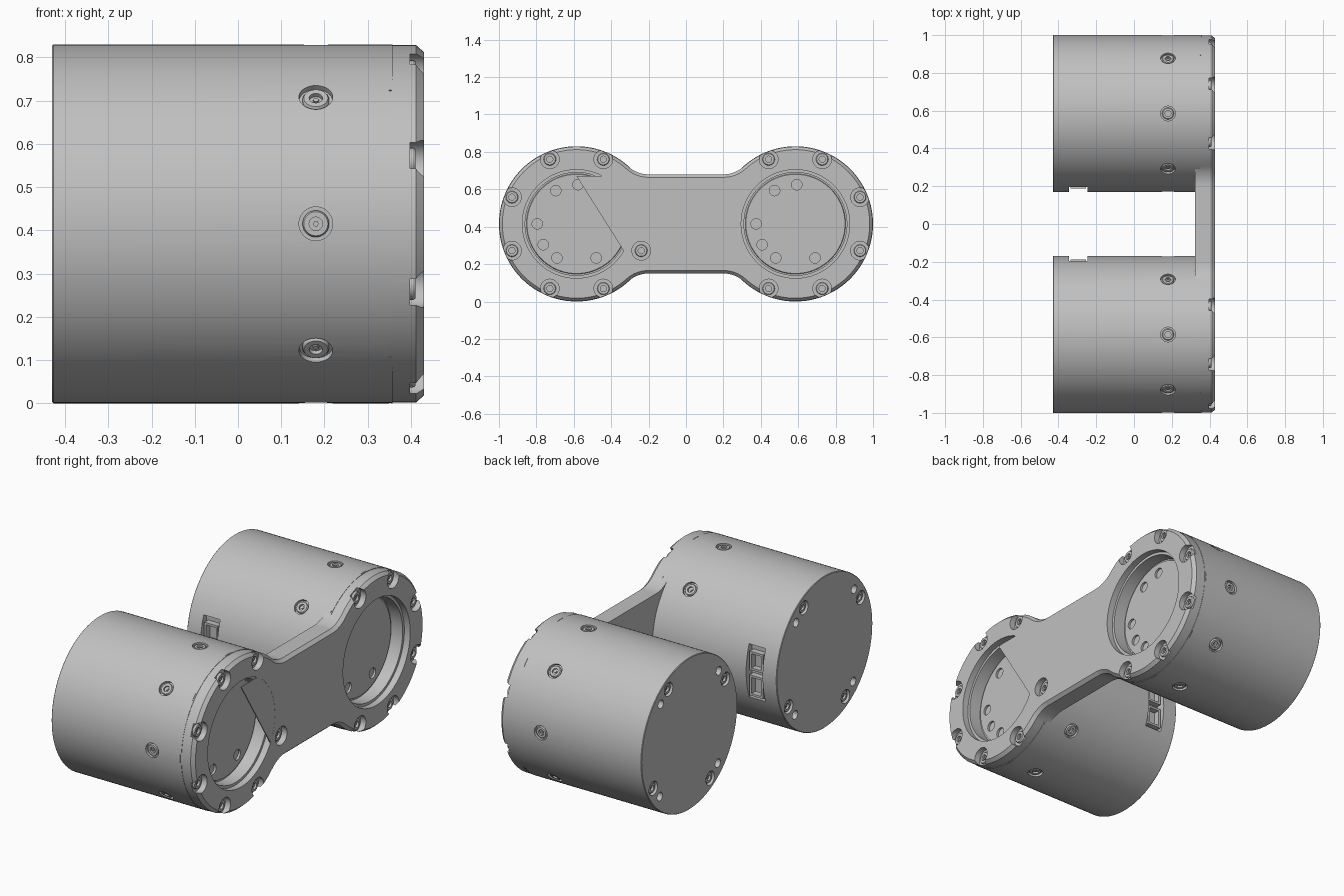
import bpy, bmesh, math
from math import sin, cos, pi, radians
from mathutils import Vector, Matrix

if "Cube" in bpy.data.objects:
    bpy.data.objects.remove(bpy.data.objects["Cube"])

R, CY, CZ = 0.415, 0.585, 0.415      # drum radius, drum centre
BACK, FLOOR, SHOULDER, FACE = -0.43, 0.325, 0.357, 0.43
X = Vector((1, 0, 0))

grey = bpy.data.materials.new("plain_grey")
grey.use_nodes = True
grey.diffuse_color = (0.53, 0.53, 0.53, 1)
grey.node_tree.nodes["Principled BSDF"].inputs["Base Color"].default_value = grey.diffuse_color


def polar(r, deg):
    return r * cos(radians(deg)), r * sin(radians(deg))


def place(origin, direction):
    """Matrix taking local z to a direction."""
    return Matrix.Translation(origin) @ Vector(direction).to_track_quat('Z', 'Y').to_matrix().to_4x4()


def lathe(bm, profile, matrix, seg=32):
    """Solid of revolution about local z from (radius, height) pairs."""
    rings = []
    for r, h in profile:
        count = 1 if r == 0 else seg
        rings.append([bm.verts.new(matrix @ Vector((r * cos(2 * pi * i / seg), r * sin(2 * pi * i / seg), h)))
                      for i in range(count)])
    for a, b in zip(rings, rings[1:]):
        for i in range(seg):
            j = (i + 1) % seg
            corners = [a[i % len(a)], a[j % len(a)], b[j % len(b)], b[i % len(b)]]
            bm.faces.new(list(dict.fromkeys(corners)))


def rod(bm, r, origin, direction, length, seg=32):
    lathe(bm, [(0, 0), (r, 0), (r, length), (0, length)], place(origin, direction), seg)


def box(bm, centre, size, turn=0):
    m = Matrix.Translation(centre) @ Matrix.Rotation(turn, 4, 'X') @ Matrix.Diagonal((*size, 1))
    bmesh.ops.create_cube(bm, size=1, matrix=m)


def loft(bm, loops):
    """Solid through matching closed loops with flat ends."""
    rings = [[bm.verts.new(p) for p in loop] for loop in loops]
    for a, b in zip(rings, rings[1:]):
        for i in range(len(a)):
            j = (i + 1) % len(a)
            bm.faces.new((a[i], a[j], b[j], b[i]))
    bm.faces.new(rings[0])
    bm.faces.new(rings[-1])


def finish(name, bm, cutter=None):
    bmesh.ops.recalc_face_normals(bm, faces=bm.faces)
    me = bpy.data.meshes.new(name)
    bm.to_mesh(me)
    bm.free()
    me.materials.append(grey)
    ob = bpy.data.objects.new(name, me)
    bpy.context.scene.collection.objects.link(ob)
    for o in bpy.context.selected_objects:
        o.select_set(False)
    bpy.context.view_layer.objects.active = ob
    ob.select_set(True)
    if cutter:
        tool = finish(name + "_cutter", cutter)
        tool.hide_render = True
        tool.select_set(False)
        bpy.context.view_layer.objects.active = ob
        ob.select_set(True)
        mod = ob.modifiers.new("cuts", 'BOOLEAN')
        mod.operation, mod.solver, mod.object = 'DIFFERENCE', 'EXACT', tool
        bpy.ops.object.modifier_apply(modifier=mod.name)
        bpy.data.objects.remove(tool)
    bpy.ops.object.shade_smooth_by_angle(angle=radians(30))
    return ob


def screw(bm, origin, direction, r):
    """Round head with a six-sided drive socket, top at the origin."""
    m = place(origin, direction)
    lathe(bm, [(0, -0.012), (r * 0.5, -0.012), (r * 0.5, 0), (r * 0.9, 0), (r, -0.005), (r, -0.03), (0, -0.03)], m, 24)
    lathe(bm, [(0, -0.012), (r * 0.22, -0.012), (r * 0.22, -0.005), (0, -0.005)], m, 6)


# Drums with screw pockets, connector window and end holes
for side, label in ((-1, "front"), (1, "rear")):
    centre = Vector((0, side * CY, CZ))
    body, cuts, screws = bmesh.new(), bmesh.new(), bmesh.new()
    lathe(body, [(0, BACK), (R - 0.003, BACK), (R, BACK + 0.003), (R, SHOULDER), (0.3, SHOULDER),
                 (0.3, FLOOR), (0.268, FLOOR), (0.265, FLOOR + 0.006), (0, FLOOR + 0.006)],
          place(centre, X), 128)
    for k in range(8):
        out = Vector((0, *polar(1, k * 45)))
        at = centre + out * 0.4 + X * 0.18
        rod(cuts, 0.039, at, out, 0.05)
        screw(screws, centre + out * 0.411 + X * 0.18, out, 0.031)
        box(cuts, centre + out * R + X * 0.352, (0.005, 0.012, 0.045), radians(k * 45))
    for k in range(4):
        y, z = polar(0.36, 30 + k * 90)
        at = centre + Vector((BACK, -y, z))
        rod(cuts, 0.037, at - X * 0.01, X, 0.03)
        screw(screws, at + X * 0.008, -X, 0.03)
        y, z = polar(0.355, 44 + k * 90)
        rod(cuts, 0.023, centre + Vector((BACK - 0.01, -y, z)), X, 0.04)
    for deg in (88, 122, 180, 212, 240, 300):
        y, z = polar(0.21, deg)
        rod(cuts, 0.028, centre + Vector((FLOOR - 0.006, y, z)), X, 0.03, 24)

    # Window faces the other drum
    inner = centre + Vector((-0.295, -side * R, 0))
    box(cuts, inner, (0.1, 0.1, 0.29))
    finish(label + "_drum", body, cuts)
    finish(label + "_drum_screws", screws)
    plug = bmesh.new()
    for dz, h in ((-0.075, 0.1), (0.06, 0.09)):
        for dx in (-0.035, 0.035):
            box(plug, inner + Vector((dx, side * 0.035, dz)), (0.012, 0.035, h))
        for end in (-0.5, 0.5):
            box(plug, inner + Vector((0, side * 0.035, dz + end * h)), (0.082, 0.035, 0.012))
    finish(label + "_connector", plug)


def outline(x, inset):
    """Two round ends joined by a waist with tangent fillets."""
    r, waist, y0 = R - 0.002 - inset, 0.265 - inset, 0.2
    d = CY - y0
    f = (d * d + waist * waist - r * r) / (2 * (r - waist))
    a_end = math.atan2(waist + f, -d)
    quarter = [(y0 + f * cos(t), waist + f + f * sin(t))
               for t in (-pi / 2 + i / 12 * (a_end - pi / 2) for i in range(12))]
    quarter += [(CY + r * cos(t), r * sin(t)) for t in (a_end * (1 - i / 48) for i in range(49))]
    half = quarter + [(y, -z) for y, z in reversed(quarter[:-1])]
    return [(x, y, CZ + z) for y, z in half + [(-y, -z) for y, z in half]]


# Link plate with a chamfered face, two bores and counterbores
plate, cuts, screws = bmesh.new(), bmesh.new(), bmesh.new()
loft(plate, [outline(0.322, 0), outline(FACE - 0.018, 0), outline(FACE, 0.016)])
for side, skipped in ((-1, (0,)), (1, (3, 4))):
    centre = Vector((0, side * CY, CZ))
    lathe(cuts, [(0, 0.3), (0.275, 0.3), (0.275, 0.395), (0.29, 0.395), (0.29, 0.45), (0, 0.45)],
          place(centre, X), 96)
    for k in range(8):
        if k in skipped:
            continue
        y, z = polar(0.374, 22.5 + k * 45)
        at = centre + Vector((0.398, y, z))
        rod(cuts, 0.05, at, X, 0.05)
        screw(screws, at + X * 0.012, X, 0.033)
finish("link_plate", plate, cuts)
finish("link_screws", screws)

# Thin cover over part of the front bore
cover = bmesh.new()
edge = [(0, 0.255), (0.145, 0.255)] + [polar(0.292, a) for a in range(58, -34, -4)]
loft(cover, [[(x, y - CY, CZ + z) for y, z in edge] for x in (FACE - 0.006, FACE - 0.0005)])
finish("bore_cover", cover)
